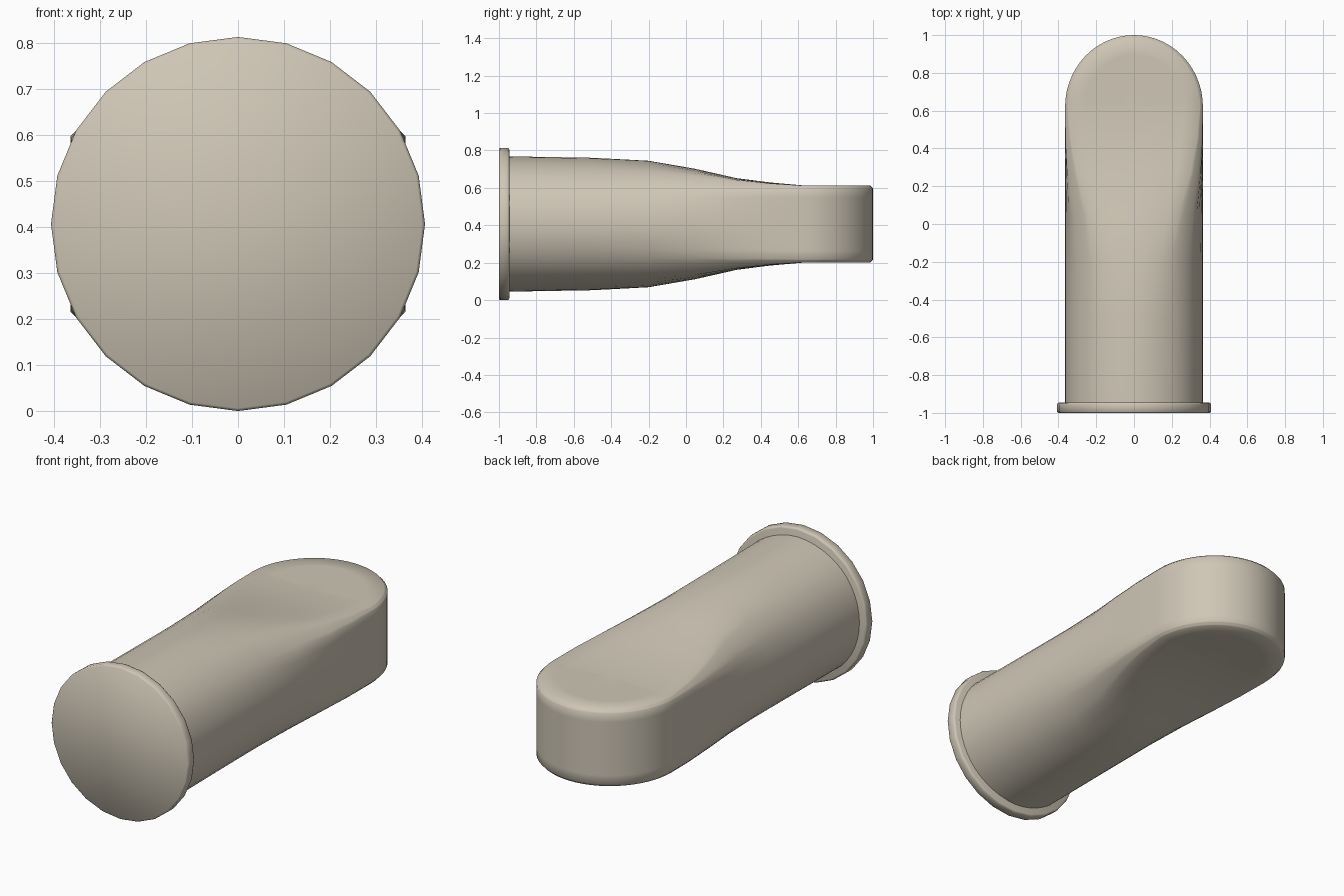
import bpy, bmesh, math

if "Cube" in bpy.data.objects:
    bpy.data.objects.remove(bpy.data.objects["Cube"])

CZ = 0.407  # height of the long axis

beige = bpy.data.materials.new("warm beige")
beige.diffuse_color = (0.62, 0.565, 0.465, 1)
beige.use_nodes = True
beige.node_tree.nodes["Principled BSDF"].inputs["Base Color"].default_value = beige.diffuse_color

# Stations along y: top height, upper crease (x, z), side crease (x, z), roundness
STATIONS = [
    (-0.96, 0.362, 0.190, 0.308, 0.316, 0.183, 1.0),
    (-0.50, 0.354, 0.190, 0.303, 0.316, 0.183, 1.0),
    (-0.20, 0.338, 0.195, 0.296, 0.317, 0.183, 1.0),
    (0.05, 0.295, 0.238, 0.272, 0.332, 0.183, 0.6),
    (0.27, 0.245, 0.300, 0.236, 0.354, 0.185, 0.25),
    (0.45, 0.222, 0.335, 0.217, 0.363, 0.187, 0.1),
    (0.62, 0.207, 0.350, 0.206, 0.365, 0.190, 0.0),
]
HALF_W, END_Y, END_LEN = 0.365, 0.62, 0.38


def half_profile(h, ax, az, bx, bz, rnd, n=4):
    """Right half of the section, from top centre to bottom centre."""
    keys = [(0, h), (ax, az), (bx, bz), (HALF_W, 0)]
    pts = []
    for (x0, z0), (x1, z1) in zip(keys, keys[1:]):
        length = math.hypot(x1 - x0, z1 - z0)
        nx, nz = (z0 - z1) / length, (x1 - x0) / length
        for i in range(n):
            u = i / n
            bulge = 4 * u * (1 - u) * 0.0124 * rnd
            pts.append((x0 + (x1 - x0) * u + nx * bulge, z0 + (z1 - z0) * u + nz * bulge))
    return pts + [keys[-1]] + [(x, -z) for x, z in reversed(pts)]


def finish(bm, name):
    bmesh.ops.recalc_face_normals(bm, faces=bm.faces)
    me = bpy.data.meshes.new(name)
    bm.to_mesh(me)
    bm.free()
    ob = bpy.data.objects.new(name, me)
    bpy.context.collection.objects.link(ob)
    me.materials.append(beige)
    bpy.ops.object.select_all(action='DESELECT')
    ob.select_set(True)
    bpy.context.view_layer.objects.active = ob
    bpy.ops.object.shade_smooth_by_angle(angle=math.radians(50))
    return ob


# Body: loft down the right side, turn around the rounded end, come back on the left
columns = []
for y, *sec in STATIONS:
    columns.append([(x, y, z) for x, z in half_profile(*sec)])
end = half_profile(*STATIONS[-1][1:])
left = [[(-x, y, z) for x, y, z in col] for col in reversed(columns)]
STEPS = 28
for k in range(1, STEPS):
    a = math.pi * k / STEPS
    columns.append([(x * math.cos(a), END_Y + x / HALF_W * END_LEN * math.sin(a), z) for x, z in end])
columns += left

bm = bmesh.new()
grid = [[bm.verts.new((x, y, z + CZ)) for x, y, z in col] for col in columns]
for c0, c1 in zip(grid, grid[1:]):
    for i in range(len(c0) - 1):
        bm.faces.new((c0[i], c0[i + 1], c1[i + 1], c1[i]))
bmesh.ops.remove_doubles(bm, verts=bm.verts, dist=0.0005)
bmesh.ops.holes_fill(bm, edges=[e for e in bm.edges if e.is_boundary], sides=0)
finish(bm, "tapered_body")

# Flange: lathed disc with softened rims
bm = bmesh.new()
rings = [(0.401, -1.0), (0.407, -0.994), (0.407, -0.955), (0.404, -0.948), (0.397, -0.945)]
SEG = 24
loops = []
for r, y in rings:
    loops.append([bm.verts.new((r * math.sin(2 * math.pi * i / SEG), y,
                                CZ + r * math.cos(2 * math.pi * i / SEG))) for i in range(SEG)])
for l0, l1 in zip(loops, loops[1:]):
    for i in range(SEG):
        j = (i + 1) % SEG
        bm.faces.new((l0[i], l0[j], l1[j], l1[i]))
bm.faces.new(loops[0])
bm.faces.new(loops[-1])
finish(bm, "end_flange")
